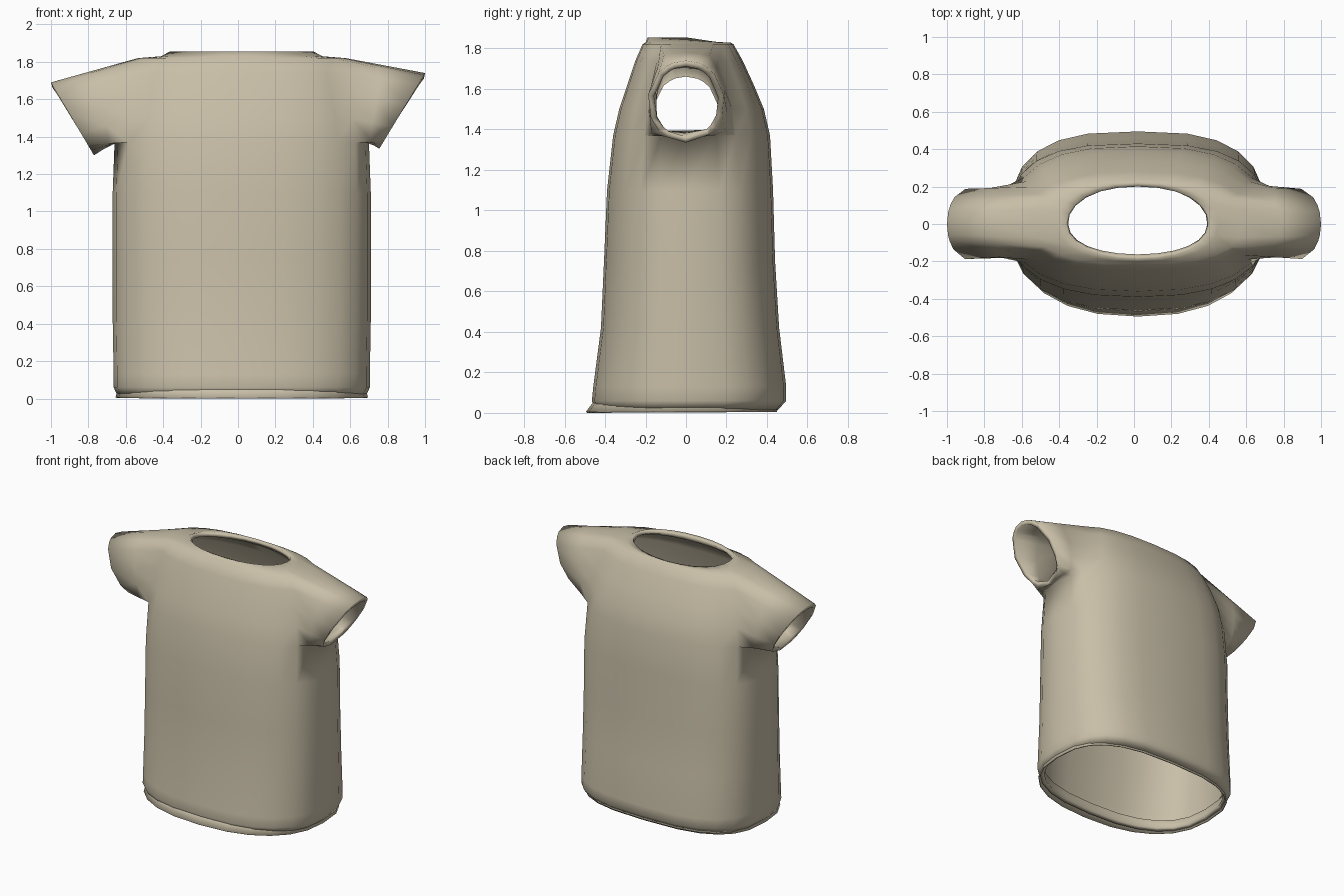
import bpy, bmesh, math
from mathutils import Vector

cube = bpy.data.objects.get("Cube")
if cube:
    bpy.data.objects.remove(cube, do_unlink=True)

cloth = bpy.data.materials.new("beige cloth")
cloth.use_nodes = True
colour = (0.58, 0.52, 0.39, 1)
cloth.diffuse_color = colour
cloth.node_tree.nodes["Principled BSDF"].inputs["Base Color"].default_value = colour

SIDES = 24
SHIFT = 0.02      # torso sits slightly towards its left
# height, half width, front depth, back depth, roundness of front and back
TORSO = [
    (0.015, 0.665, 0.45, 0.455, 0.8, 0.7), (0.06, 0.685, 0.465, 0.495, 0.8, 0.7),
    (0.13, 0.685, 0.458, 0.495, 0.8, 0.7), (0.42, 0.69, 0.42, 0.46, 0.8, 0.7),
    (0.75, 0.69, 0.405, 0.44, 0.8, 0.7), (1.10, 0.69, 0.39, 0.43, 0.8, 0.7),
    (1.37, 0.68, 0.36, 0.415, 0.8, 0.75), (1.50, 0.66, 0.33, 0.385, 0.8, 0.75),
    (1.62, 0.63, 0.29, 0.335, 0.8, 0.75), (1.74, 0.60, 0.25, 0.28, 0.8, 0.8),
    (1.82, 0.555, 0.215, 0.235, 0.8, 0.8), (1.83, 0.43, 0.20, 0.22, 0.85, 0.85),
    (1.855, 0.385, 0.19, 0.20, 0.95, 0.95),
]
HEM = [(0.09, 0.655, 0.43, 0.46, 0.8, 0.7), (0.005, 0.675, 0.495, 0.45, 0.85, 0.7)]
ARM_LOW, ARM_HIGH = 6, 10   # rings that bound the armholes


def soft(v, power):
    return math.copysign(abs(v) ** power, v)


def beside_arm(r, i):
    return ARM_LOW <= r < ARM_HIGH and (i + 2) % (SIDES // 2) < 4


def loft(bm, rings, skip=lambda r, i: False):
    """Join boxy oval rings with faces, leaving out the skipped ones."""
    loops = []
    for z, width, front, back, front_round, back_round in rings:
        ring = []
        for i in range(SIDES):
            a = 2 * math.pi * i / SIDES
            c, s = math.cos(a), math.sin(a)
            depth, power = (back, back_round) if s > 0 else (front, front_round)
            ring.append(bm.verts.new((SHIFT + width * soft(c, power),
                                      depth * soft(s, power), z)))
        loops.append(ring)
    for r in range(len(rings) - 1):
        for i in range(SIDES):
            if not skip(r, i):
                j = (i + 1) % SIDES
                bm.faces.new((loops[r][i], loops[r][j],
                              loops[r + 1][j], loops[r + 1][i]))
    return loops


def add_sleeve(bm, side, tip, bottom):
    """Pull an armhole edge out to a slanted oval cuff."""
    tip, bottom = Vector(tip), Vector(bottom)
    centre, rise = (tip + bottom) / 2, (tip - bottom) / 2
    edges = [e for e in bm.edges if e.is_boundary and all(
        v.co.x * side > 0.42 and 1.3 < v.co.z < 1.84 for v in e.verts)]
    goals = {}
    for v in {v for e in edges for v in e.verts}:
        a = math.atan2((v.co.z - 1.59) / 0.22, v.co.y / 0.21)
        goals[v] = centre + rise * math.sin(a) + Vector((0, 0.19 * math.cos(a), 0))
    for step in (0.5, 1.0):
        new = bmesh.ops.extrude_edge_only(bm, edges=edges)["geom"]
        moved = {}
        for v in [g for g in new if isinstance(g, bmesh.types.BMVert)]:
            root = next(n for n in (e.other_vert(v) for e in v.link_edges)
                        if n in goals)
            moved[v] = goals[root]
            v.co = root.co.lerp(goals[root], step)
        goals = moved
        edges = [g for g in new if isinstance(g, bmesh.types.BMEdge)
                 and g.is_boundary]


def finish(bm, name, thickness):
    """Make the object, smooth it and give the cloth inward thickness."""
    bmesh.ops.recalc_face_normals(bm, faces=bm.faces)
    mesh = bpy.data.meshes.new(name)
    bm.to_mesh(mesh)
    bm.free()
    mesh.materials.append(cloth)
    mesh.shade_smooth()
    obj = bpy.data.objects.new(name, mesh)
    bpy.context.collection.objects.link(obj)
    thick = obj.modifiers.new("thickness", "SOLIDIFY")
    thick.thickness = thickness
    thick.offset = -1


# Shirt body with collar dipping at the back, and sleeves
bm = bmesh.new()
collar = loft(bm, TORSO, beside_arm)[-1]
for v in collar:
    v.co.z -= 0.15 * max(v.co.y, 0)
add_sleeve(bm, -1, (-1.0, 0, 1.69), (-0.77, 0, 1.30))
add_sleeve(bm, 1, (1.0, 0, 1.74), (0.755, 0, 1.335))
finish(bm, "shirt_body", 0.03)

# Flared lip under the hem
bm = bmesh.new()
loft(bm, HEM)
finish(bm, "hem_lip", 0.01)
